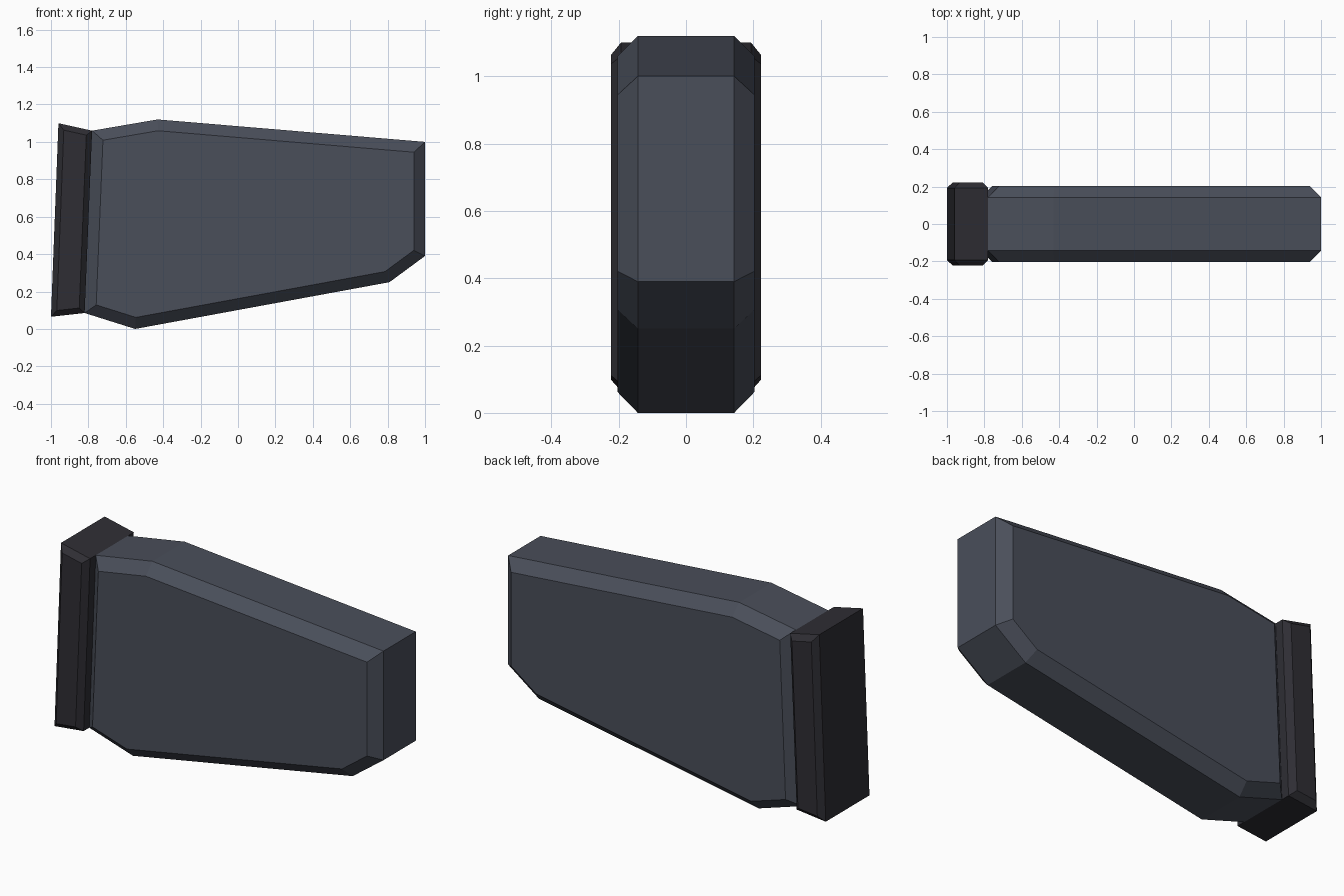
import bpy
import bmesh
from mathutils import Vector

cube = bpy.data.objects.get("Cube")
if cube:
    bpy.data.objects.remove(cube, do_unlink=True)


def make_material(name, rgb):
    mat = bpy.data.materials.new(name)
    mat.use_nodes = True
    color = (*rgb, 1.0)
    mat.diffuse_color = color
    bsdf = mat.node_tree.nodes["Principled BSDF"]
    bsdf.inputs["Base Color"].default_value = color
    return mat


def inset_profile(profile, amount):
    """Mitred inset of a counter-clockwise outline."""
    pts = [Vector(p) for p in profile]
    result = []
    for i, p in enumerate(pts):
        before = (p - pts[i - 1]).normalized()
        after = (pts[(i + 1) % len(pts)] - p).normalized()
        n1 = Vector((-before.y, before.x))
        n2 = Vector((-after.y, after.x))
        result.append(p + (n1 + n2) * amount / (1 + n1.dot(n2)))
    return result


def chamfered_slab(name, profile, half_width, chamfer, mat):
    """Extrude an x-z outline along y, with chamfered rims on both sides."""
    inner = inset_profile(profile, chamfer)
    rim = half_width - chamfer
    sections = [(inner, -half_width), (profile, -rim),
                (profile, rim), (inner, half_width)]
    bm = bmesh.new()
    loops = [[bm.verts.new((x, y, z)) for x, z in outline]
             for outline, y in sections]
    count = len(profile)
    for a, b in zip(loops, loops[1:]):
        for i in range(count):
            j = (i + 1) % count
            bm.faces.new((a[i], a[j], b[j], b[i]))
    bm.faces.new(loops[0])
    bm.faces.new(loops[-1])
    bmesh.ops.recalc_face_normals(bm, faces=bm.faces)
    mesh = bpy.data.meshes.new(name)
    bm.to_mesh(mesh)
    bm.free()
    mesh.materials.append(mat)
    obj = bpy.data.objects.new(name, mesh)
    bpy.context.collection.objects.link(obj)
    return obj


slate = make_material("slate grey", (0.068, 0.077, 0.102))
charcoal = make_material("charcoal", (0.028, 0.027, 0.034))

# Tapered stock body
body = [(-0.82, 0.085), (-0.55, 0.0), (0.81, 0.25), (1.0, 0.39),
        (1.0, 1.0), (-0.43, 1.12), (-0.78, 1.06)]
chamfered_slab("stock_body", body, 0.203, 0.06, slate)

# Slanted end pad, slightly wider than the body
pad = [(-1.0, 0.065), (-0.82, 0.085), (-0.78, 1.06), (-0.96, 1.10)]
chamfered_slab("end_pad", pad, 0.223, 0.03, charcoal)
